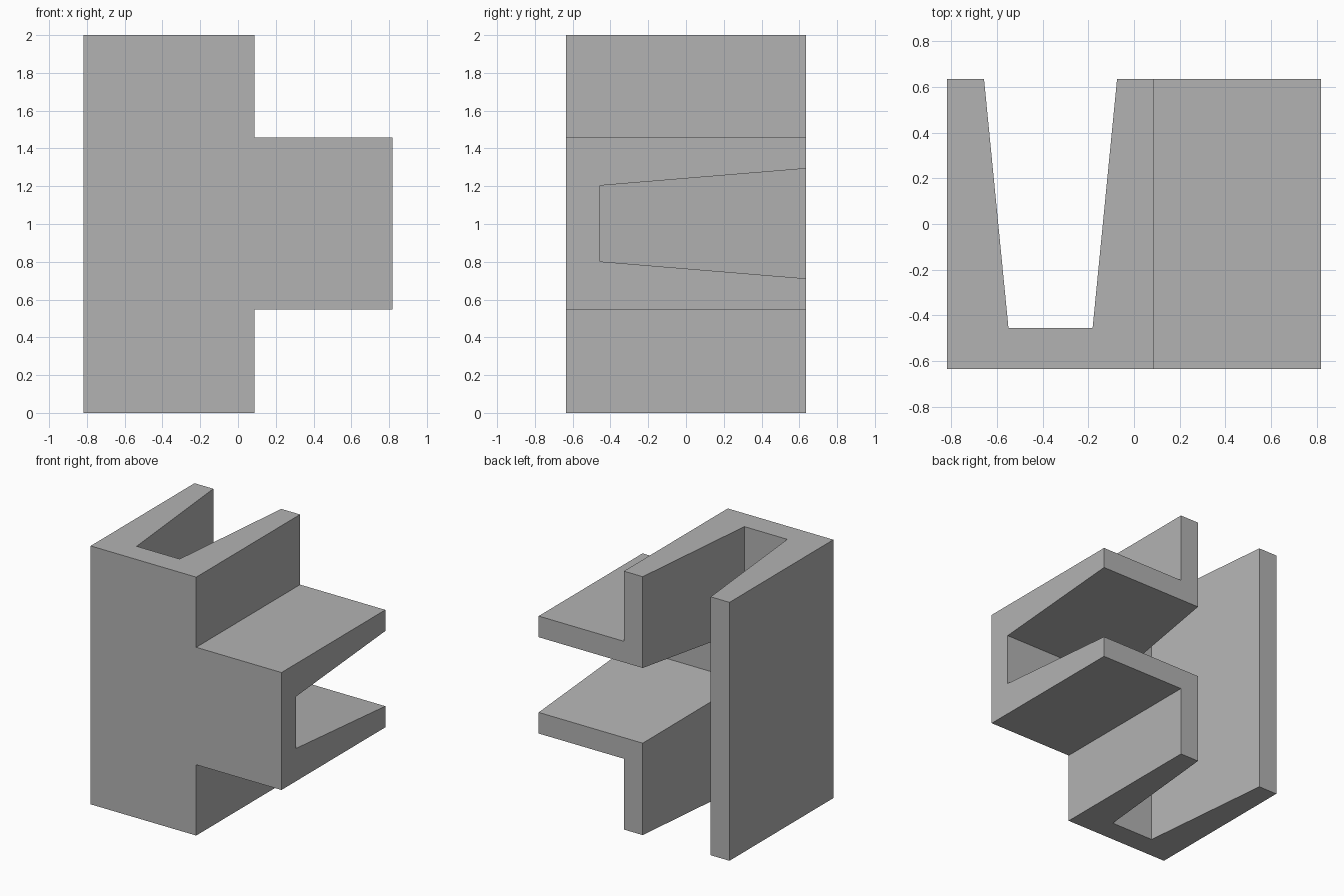
import bpy
from mathutils import Vector

cube = bpy.data.objects.get("Cube")
if cube:
    bpy.data.objects.remove(cube, do_unlink=True)

HALF_DEPTH = 0.635
FLOOR_Y = -0.455

grey = bpy.data.materials.new("plain grey")
grey.use_nodes = True
colour = (0.45, 0.45, 0.45, 1)
grey.diffuse_color = colour
grey.node_tree.nodes["Principled BSDF"].inputs["Base Color"].default_value = colour


def prism(name, outline, sweep):
    """Solid made by sweeping a planar outline along a vector."""
    n = len(outline)
    start = [Vector(p) for p in outline]
    verts = start + [p + Vector(sweep) for p in start]
    faces = [list(range(n)), list(range(2 * n - 1, n - 1, -1))]
    faces += [[(i + 1) % n, i, i + n, (i + 1) % n + n] for i in range(n)]
    mesh = bpy.data.meshes.new(name)
    mesh.from_pydata(verts, [], faces)
    mesh.materials.append(grey)
    obj = bpy.data.objects.new(name, mesh)
    bpy.context.collection.objects.link(obj)
    # Make the normals point outwards
    bpy.context.view_layer.objects.active = obj
    obj.select_set(True)
    bpy.ops.object.mode_set(mode='EDIT')
    bpy.ops.mesh.select_all(action='SELECT')
    bpy.ops.mesh.normals_make_consistent(inside=False)
    bpy.ops.object.mode_set(mode='OBJECT')
    obj.select_set(False)
    return obj


def channel_section(floor_half, mouth_half):
    """Tapered slot section as (across, y), carried past the open back."""
    extra = 0.2
    slope = (mouth_half - floor_half) / (HALF_DEPTH - FLOOR_Y)
    top = mouth_half + slope * extra
    back = HALF_DEPTH + extra
    return [(-floor_half, FLOOR_Y), (floor_half, FLOOR_Y), (top, back), (-top, back)]


# Tee-shaped block: upright column with a side branch
tee = [(-0.817, 0), (0.087, 0), (0.087, 0.548), (0.817, 0.548),
       (0.817, 1.457), (0.087, 1.457), (0.087, 2), (-0.817, 2)]
body = prism("tee_channel_block", [(x, -HALF_DEPTH, z) for x, z in tee],
             (0, 2 * HALF_DEPTH, 0))

# Upright channel through the column, and side channel leading out of it
mid_x, mid_z = -0.365, 1.0025
upright = prism("upright_channel_cutter",
                [(mid_x + a, y, -0.2) for a, y in channel_section(0.184, 0.291)],
                (0, 0, 2.4))
side = prism("side_channel_cutter",
             [(mid_x, y, mid_z + a) for a, y in channel_section(0.201, 0.291)],
             (1.5, 0, 0))

for cutter in (upright, side):
    cutter.hide_render = True
    cut = body.modifiers.new(cutter.name, 'BOOLEAN')
    cut.operation = 'DIFFERENCE'
    cut.solver = 'EXACT'
    cut.object = cutter
    bpy.context.view_layer.objects.active = body
    bpy.ops.object.modifier_apply(modifier=cut.name)
    bpy.data.objects.remove(cutter, do_unlink=True)
